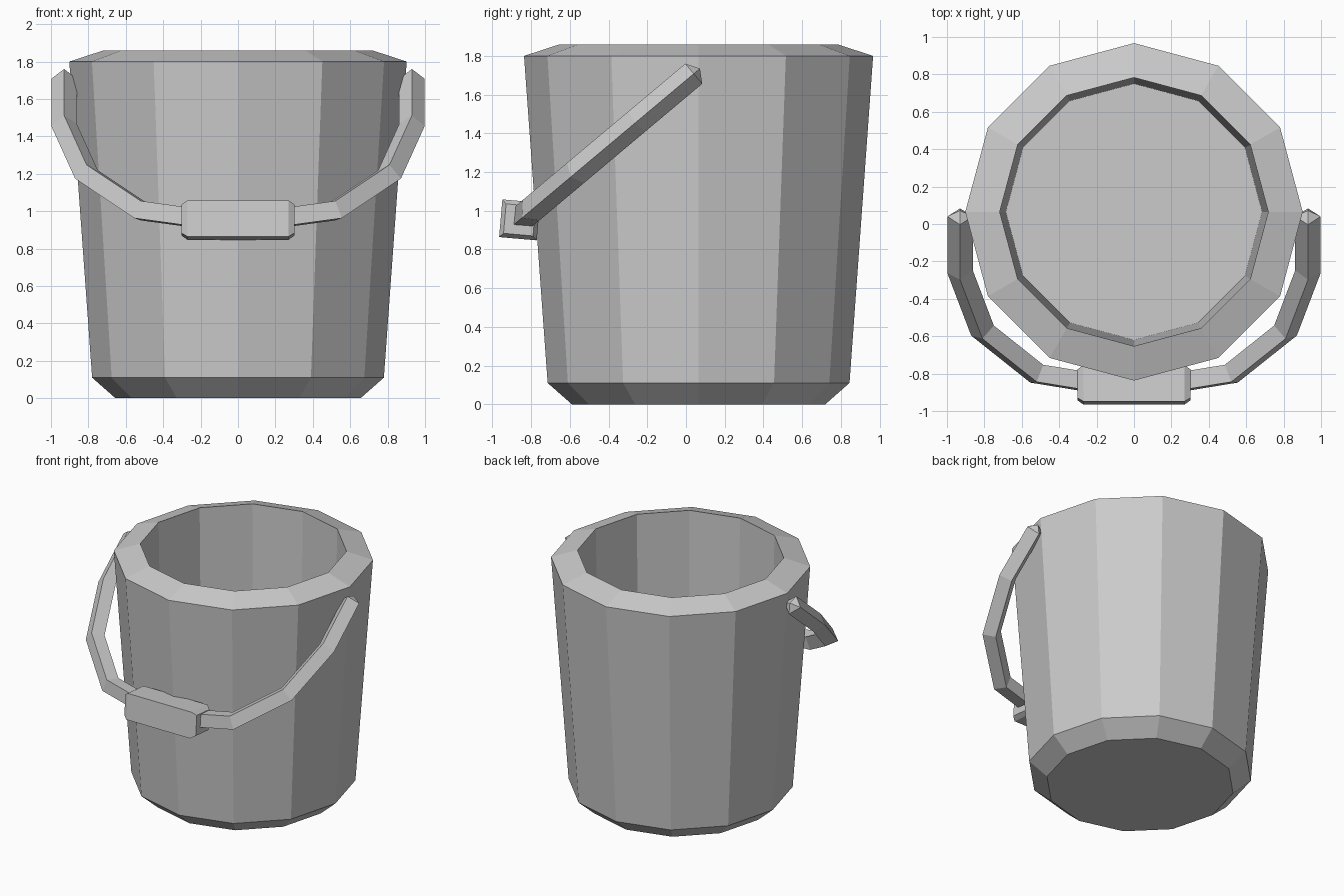
import bpy
from math import sin, cos, pi, radians
from mathutils import Vector

if "Cube" in bpy.data.objects:
    bpy.data.objects.remove(bpy.data.objects["Cube"])

TILT = radians(40)
ANCHOR = Vector((0, 0.04, 1.708))                  # handle pivot line
DOWN = Vector((0, -cos(TILT), -sin(TILT)))         # in-plane direction of the hanging handle
NORMAL = Vector((0, -sin(TILT), cos(TILT)))        # normal of the handle plane


def make_object(name, verts, faces):
    mesh = bpy.data.meshes.new(name)
    mesh.from_pydata(verts, [], faces)
    mesh.update()
    obj = bpy.data.objects.new(name, mesh)
    bpy.context.collection.objects.link(obj)
    return obj


def skin(rings):
    """Quads joining successive closed rings of equal size."""
    n = len(rings[0])
    verts = [v for ring in rings for v in ring]
    faces = [(r * n + i, r * n + (i + 1) % n, (r + 1) * n + (i + 1) % n, (r + 1) * n + i)
             for r in range(len(rings) - 1) for i in range(n)]
    return verts, faces


def plane_point(x, s):
    return ANCHOR + Vector((x, 0, 0)) + DOWN * s


def diamond(center, side, size):
    return [center + v * size for v in (side, NORMAL, -side, -NORMAL)]


# Bucket: 12-sided shell, outside and inside in one profile (radius, height)
profile = [(0.655, 0), (0.78, 0.11), (0.902, 1.80), (0.718, 1.86), (0.685, 0.11)]
N = 12
rings = [[Vector((r * cos(2 * pi * i / N), 0.065 + r * sin(2 * pi * i / N), z))
          for i in range(N)] for r, z in profile]
verts, faces = skin(rings)
faces.append(tuple(reversed(range(N))))                       # underside
faces.append(tuple(range(len(verts) - N, len(verts))))        # inner floor
make_object("bucket", verts, faces)

# Handle: diamond section swept along a mirrored path, pointed ends
half = [(0.93, 0), (0.93, 0.385), (0.81, 0.796), (0.52, 1.097), (0.2, 1.165)]
path = half + [(-x, s) for x, s in reversed(half)]
pts = [plane_point(x, s) for x, s in path]
rings = []
for i, p in enumerate(pts):
    a = (p - pts[i - 1]).normalized() if i else (pts[1] - p).normalized()
    b = (pts[i + 1] - p).normalized() if i < len(pts) - 1 else a
    tangent = (a + b).normalized()
    side = NORMAL.cross(tangent) / tangent.dot(a)             # mitred corner
    rings.append([p + side * 0.068, p + NORMAL * 0.068, p - side * 0.068, p - NORMAL * 0.068])
verts, faces = skin(rings)
first, last = len(verts), len(verts) + 1
verts += [pts[0] - DOWN * 0.042, pts[-1] - DOWN * 0.042]
base = 4 * (len(pts) - 1)
for i in range(4):
    j = (i + 1) % 4
    faces.append((j, i, first))
    faces.append((base + i, base + j, last))
handle = make_object("handle", verts, faces)

# Grip: thicker diamond block with chamfered ends
stations = [(0.302, 0.108), (0.27, 0.138), (-0.27, 0.138), (-0.302, 0.108)]
verts, faces = skin([diamond(plane_point(x, 1.175), DOWN, size) for x, size in stations])
faces += [(3, 2, 1, 0), (12, 13, 14, 15)]
grip = make_object("grip", verts, faces)

# Consistent outward normals
import bmesh
for obj in bpy.context.collection.objects:
    bm = bmesh.new()
    bm.from_mesh(obj.data)
    bmesh.ops.recalc_face_normals(bm, faces=bm.faces)
    bm.to_mesh(obj.data)
    bm.free()
